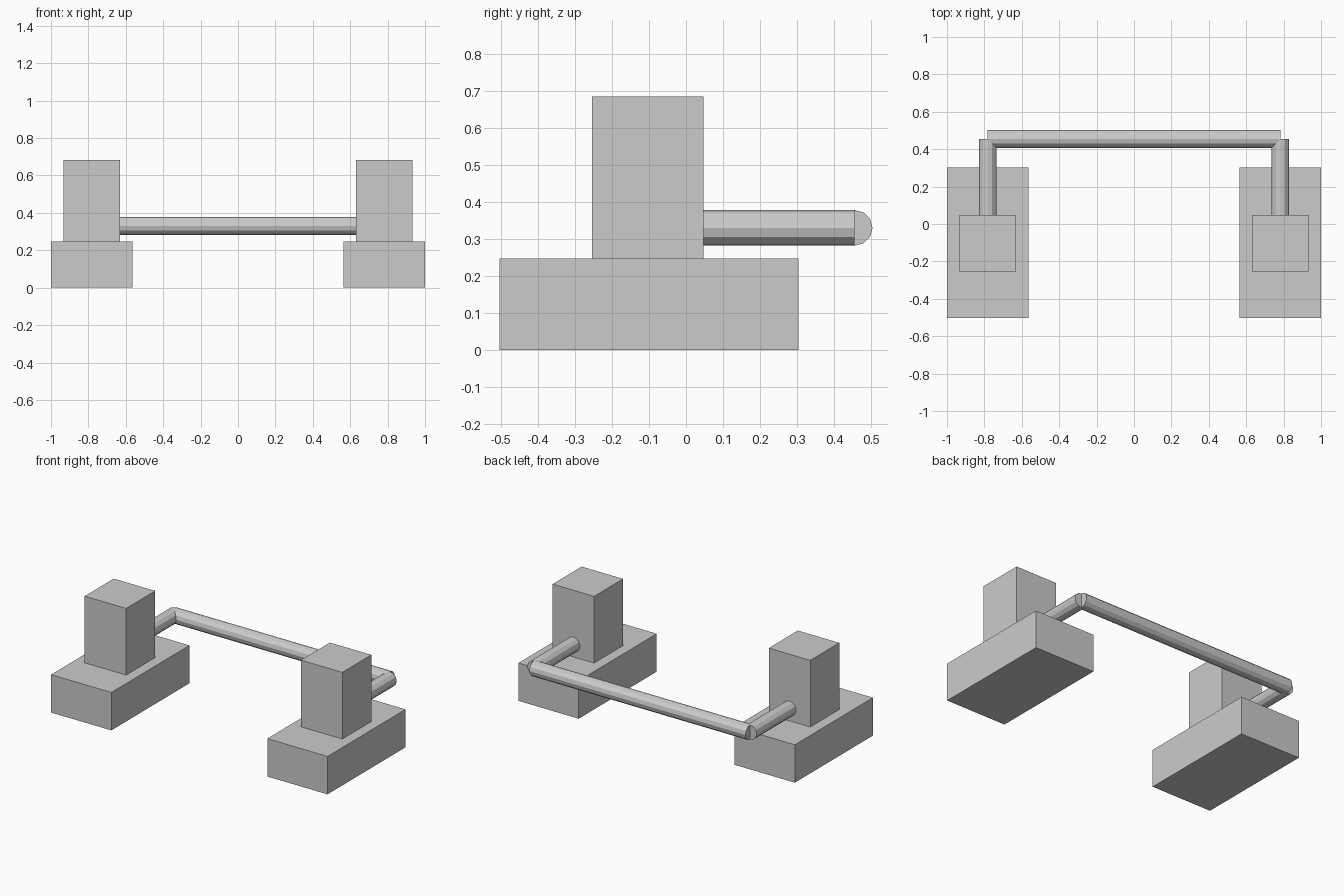
import bpy
from math import pi

if "Cube" in bpy.data.objects:
    bpy.data.objects.remove(bpy.data.objects["Cube"])


def box(name, x, y, z):
    """Box from (min, max) ranges on each axis."""
    bpy.ops.mesh.primitive_cube_add(size=1, location=[(a + b) / 2 for a, b in (x, y, z)])
    ob = bpy.context.object
    ob.name = name
    ob.scale = [b - a for a, b in (x, y, z)]
    bpy.ops.object.transform_apply(location=False, rotation=False, scale=True)


def rod(name, centre, length, rotation):
    bpy.ops.mesh.primitive_cylinder_add(vertices=12, radius=0.048, depth=length,
                                        location=centre, rotation=rotation)
    bpy.context.object.name = name


CX, BAR_Y, BAR_Z = 0.782, 0.455, 0.33

for side, s in (("left", -1), ("right", 1)):
    cx = s * CX
    # Foot block and upright post
    box(side + "_base", (cx - 0.218, cx + 0.218), (-0.503, 0.303), (0, 0.248))
    box(side + "_post", (cx - 0.15, cx + 0.15), (-0.253, 0.047), (0.248, 0.684))
    # Arm reaching back from the post
    start = 0.03
    rod(side + "_arm", (cx, (start + BAR_Y) / 2, BAR_Z), BAR_Y - start, (pi / 2, 0, 0))

# Cross bar joining the arms
rod("cross_bar", (0, BAR_Y, BAR_Z), 2 * CX, (0, pi / 2, 0))
